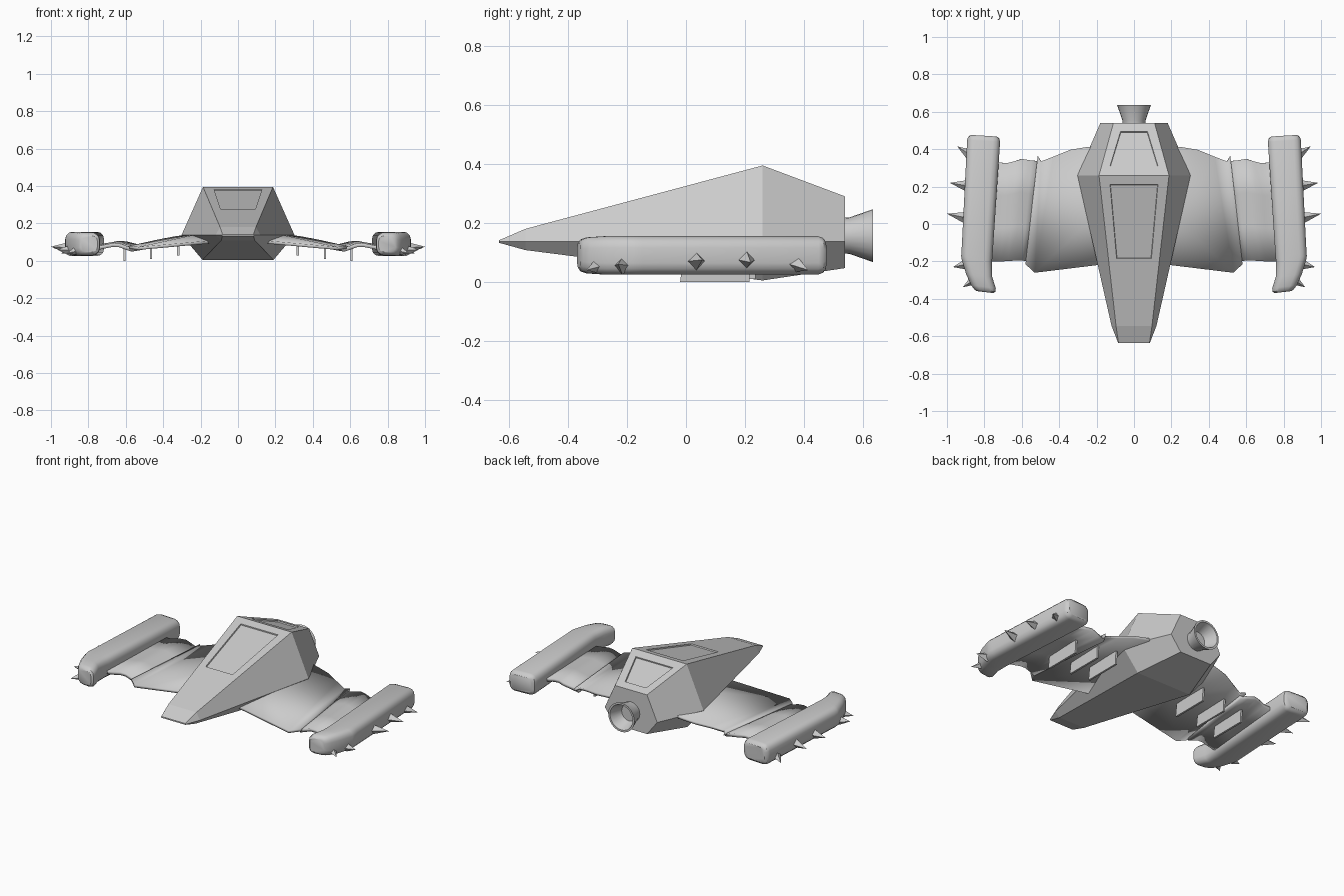
import bpy, bmesh, math
from mathutils import Vector

if "Cube" in bpy.data.objects:
    bpy.data.objects.remove(bpy.data.objects["Cube"])


def finish(name, bm, mirror=False, smooth=None, thick=0.0):
    bmesh.ops.recalc_face_normals(bm, faces=bm.faces[:])
    me = bpy.data.meshes.new(name)
    bm.to_mesh(me)
    bm.free()
    ob = bpy.data.objects.new(name, me)
    bpy.context.collection.objects.link(ob)
    if thick:
        s = ob.modifiers.new("Thickness", 'SOLIDIFY')
        s.thickness = thick
        s.offset = 0
    if mirror:
        m = ob.modifiers.new("Mirror", 'MIRROR')
        m.use_axis[0] = True
    if smooth:
        bpy.ops.object.select_all(action='DESELECT')
        ob.select_set(True)
        bpy.context.view_layer.objects.active = ob
        bpy.ops.object.shade_smooth_by_angle(angle=math.radians(smooth))
    return ob


def loft(bm, rings, caps=True, closed=True):
    vs = [[bm.verts.new(p) for p in r] for r in rings]
    n = len(vs[0])
    for a, b in zip(vs, vs[1:]):
        for i in range(n if closed else n - 1):
            j = (i + 1) % n
            bm.faces.new((a[i], a[j], b[j], b[i]))
    if caps:
        bm.faces.new(vs[0])
        bm.faces.new(vs[-1])
    return vs


# Hull: six-sided stations (y, top half width, top z, mid half width, bottom half width, bottom z)
stations = [(-0.635, 0.083, 0.141, 0.085, 0.083, 0.133),
            (-0.545, 0.096, 0.18, 0.12, 0.09, 0.108),
            (0.26, 0.187, 0.395, 0.302, 0.19, 0.005),
            (0.54, 0.11, 0.29, 0.18, 0.11, 0.047)]
bm = bmesh.new()
hull = loft(bm, [[(t, y, tz), (m, y, 0.137), (b, y, bz),
                  (-b, y, bz), (-m, y, 0.137), (-t, y, tz)]
                 for y, t, tz, m, b, bz in stations])
bmesh.ops.recalc_face_normals(bm, faces=bm.faces[:])


# Recessed panels on the two sloping top faces
def recess(k, ya, xa, yb, xb):
    y0, z0 = stations[k][0], stations[k][2]
    y1, z1 = stations[k + 1][0], stations[k + 1][2]
    ring = {hull[k][0], hull[k][5], hull[k + 1][0], hull[k + 1][5]}
    face = next(f for f in bm.faces if set(f.verts) == ring)
    mid = (y0 + y1) / 2
    bmesh.ops.inset_individual(bm, faces=[face], thickness=0.03)
    for v in face.verts:
        y, x = (ya, xa) if v.co.y < mid else (yb, xb)
        v.co = Vector((math.copysign(x, v.co.x), y, z0 + (z1 - z0) * (y - y0) / (y1 - y0)))
    face.normal_update()
    bmesh.ops.inset_individual(bm, faces=[face], thickness=0.003, depth=-0.007)


recess(1, -0.185, 0.093, 0.21, 0.128)
recess(2, 0.31, 0.128, 0.495, 0.072)
finish("hull", bm)

# Engine nozzle: hollow flared cone turned about the y axis
profile = [(0.53, 0.06), (0.555, 0.062), (0.635, 0.09), (0.635, 0.078), (0.56, 0.05)]
bm = bmesh.new()
loft(bm, [[(r * math.cos(a), y, 0.157 + r * math.sin(a))
           for a in [math.tau * i / 24 for i in range(24)]] for y, r in profile])
finish("engine_nozzle", bm, smooth=30)

# Inner wing: main panel and forward sloping triangle
pts = [(0.13, 0.42, 0.155), (0.25, 0.412, 0.135), (0.34, 0.397, 0.122), (0.43, 0.36, 0.105),
       (0.497, 0.335, 0.09), (0.515, 0.365, 0.086), (0.58, -0.215, 0.072),
       (0.53, -0.26, 0.066), (0.15, -0.213, 0.10), (0.245, 0.01, 0.128), (0.13, 0.11, 0.155)]
bm = bmesh.new()
v = [bm.verts.new(p) for p in pts]
for f in [(0, 1, 9, 10), (1, 2, 9), (2, 3, 9), (3, 4, 7, 9), (4, 5, 6, 7), (7, 8, 9), (8, 10, 9)]:
    bm.faces.new([v[i] for i in f])
finish("inner_wing", bm, mirror=True, smooth=15, thick=0.016)

# Outer wing: arched panel (rear x, rear y, front x, front y, z)
cols = [(0.50, 0.335, 0.565, -0.2, 0.07), (0.55, 0.34, 0.60, -0.195, 0.082),
        (0.60, 0.348, 0.635, -0.195, 0.094), (0.64, 0.335, 0.67, -0.198, 0.096),
        (0.68, 0.325, 0.71, -0.2, 0.088), (0.73, 0.33, 0.75, -0.2, 0.08),
        (0.79, 0.33, 0.80, -0.2, 0.08)]
bm = bmesh.new()
loft(bm, [[(a + (c - a) * t, b + (d - b) * t, z - 0.012 * t) for t in (0, 0.33, 0.66, 1)]
          for a, b, c, d, z in cols], caps=False, closed=False)
finish("outer_wing", bm, mirror=True, smooth=30, thick=0.02)


# Wingtip pods: rounded-rectangle sections (y, centre x, half width, half height)
def round_rect(y, cx, hw, hz):
    r = min(hw, hz) * 0.6
    ring = []
    for q, (sx, sz) in enumerate([(1, 1), (-1, 1), (-1, -1), (1, -1)]):
        for s in range(4):
            a = math.pi / 2 * (q + s / 3)
            dx = sx * (hw - r) + r * math.cos(a)
            # sections past the bend lean with the inward turn
            lean = 0.12 * dx if y < -0.15 else 0.06 * dx
            ring.append((cx + dx, y + lean, 0.09 + sz * (hz - r) + r * math.sin(a)))
    return ring


bm = bmesh.new()
loft(bm, [round_rect(*s) for s in [
    (0.472, 0.803, 0.070, 0.046), (0.462, 0.803, 0.083, 0.059), (0.445, 0.804, 0.088, 0.065),
    (-0.155, 0.839, 0.083, 0.065), (-0.18, 0.841, 0.083, 0.065), (-0.20, 0.84, 0.081, 0.065),
    (-0.275, 0.828, 0.070, 0.065), (-0.335, 0.805, 0.066, 0.061),
    (-0.355, 0.798, 0.057, 0.054), (-0.364, 0.797, 0.045, 0.042)]])
finish("wingtip_pod", bm, mirror=True, smooth=35)

# Spikes: four-sided pyramids on the outer side of each pod (base, tip)
bm = bmesh.new()
for base, tip in [((0.875, 0.37, 0.062), (0.945, 0.415, 0.04)),
                  ((0.895, 0.205, 0.075), (0.985, 0.22, 0.066)),
                  ((0.905, 0.035, 0.07), (1.0, 0.055, 0.075)),
                  ((0.895, -0.215, 0.055), (0.968, -0.23, 0.06)),
                  ((0.85, -0.295, 0.058), (0.915, -0.338, 0.04))]:
    b, t = Vector(base), Vector(tip)
    d = t - b
    m = d.to_track_quat('Z', 'Y').to_matrix().to_4x4()
    m.translation = (b + t) / 2
    bmesh.ops.create_cone(bm, cap_ends=True, segments=4, radius1=0.03, radius2=0,
                          depth=d.length, matrix=m)
finish("pod_spikes", bm, mirror=True)

# Fins hanging under the wings
bm = bmesh.new()
for x, y, z0, z1 in [(0.32, -0.01, 0.028, 0.11), (0.465, 0.0, 0.01, 0.09), (0.607, -0.02, 0.0, 0.08)]:
    loft(bm, [[(x + s, y, z0), (x + s, y + 0.235, z0), (x + s, y + 0.24, z1), (x + s, y + 0.01, z1)]
              for s in (-0.006, 0.006)])
finish("under_fins", bm, mirror=True)
